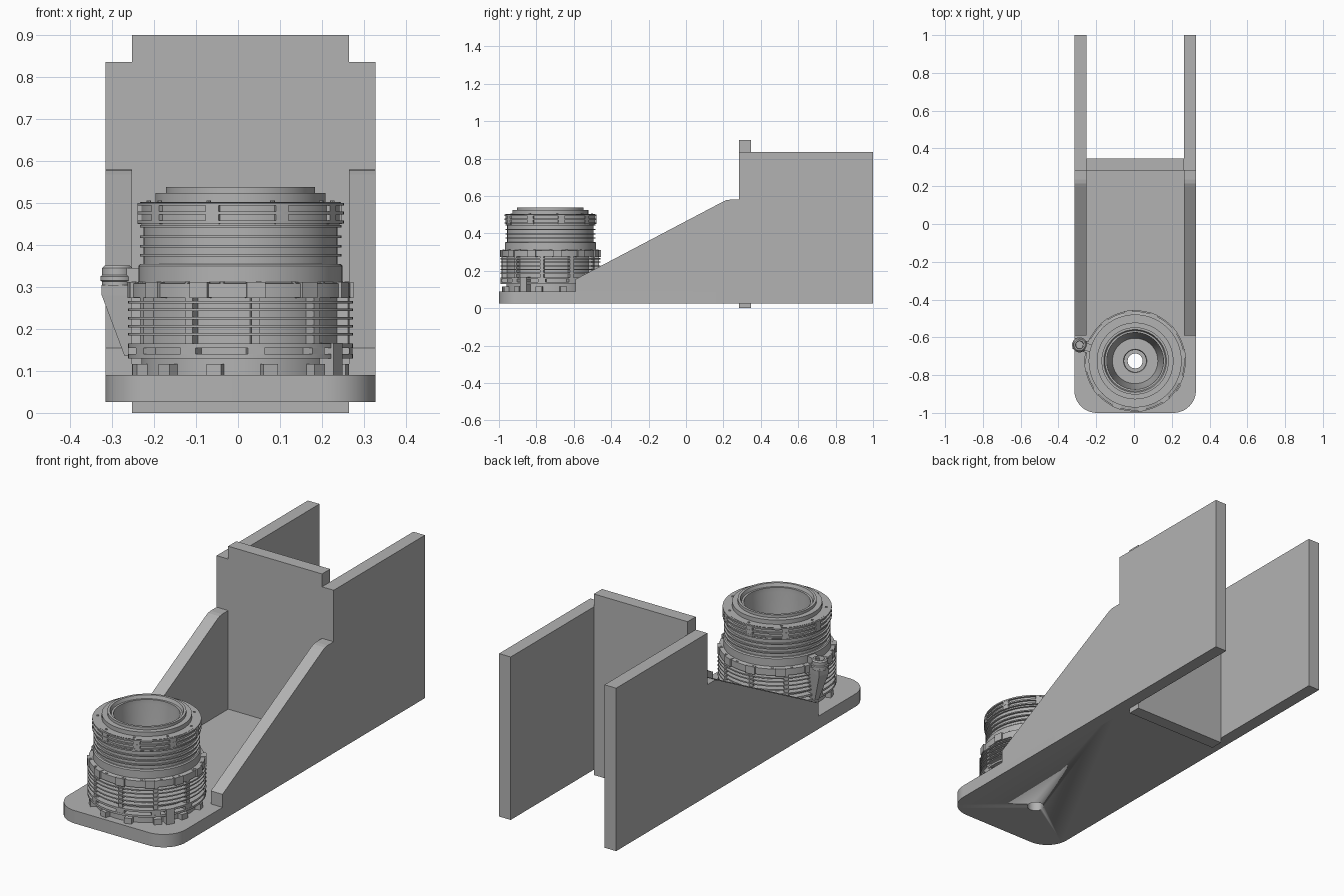
import bpy, bmesh
from math import sin, cos, pi, radians, atan2
from mathutils import Matrix, Vector

cube = bpy.data.objects.get("Cube")
if cube:
    bpy.data.objects.remove(cube, do_unlink=True)

grey = bpy.data.materials.new("plain grey")
grey.use_nodes = True
colour = (0.45, 0.45, 0.45, 1)
grey.diffuse_color = colour
grey.node_tree.nodes["Principled BSDF"].inputs["Base Color"].default_value = colour

CX, CY = 0.006, -0.725          # drum axis
LEFT, RIGHT = 0.328, -0.316     # outer faces of the side walls
WALL = 0.064


def finish(name, bm, smooth=False):
    bmesh.ops.recalc_face_normals(bm, faces=bm.faces)
    mesh = bpy.data.meshes.new(name)
    bm.to_mesh(mesh)
    bm.free()
    mesh.materials.append(grey)
    obj = bpy.data.objects.new(name, mesh)
    bpy.context.collection.objects.link(obj)
    if smooth:
        bpy.ops.object.select_all(action='DESELECT')
        obj.select_set(True)
        bpy.context.view_layer.objects.active = obj
        bpy.ops.object.shade_smooth_by_angle(angle=radians(30))
    return obj


def extrude(name, points, vec, smooth=False):
    bm = bmesh.new()
    face = bm.faces.new([bm.verts.new(p) for p in points])
    new = bmesh.ops.extrude_face_region(bm, geom=[face], use_keep_orig=True)
    verts = [g for g in new["geom"] if isinstance(g, bmesh.types.BMVert)]
    bmesh.ops.translate(bm, verts=verts, vec=vec)
    return finish(name, bm, smooth)


def box(name, x0, x1, y0, y1, z0, z1):
    corners = [(x0, y0, z0), (x1, y0, z0), (x1, y1, z0), (x0, y1, z0)]
    return extrude(name, corners, (0, 0, z1 - z0))


def lathe(name, profile, x=CX, y=CY, steps=72, closed=True):
    """Revolve (radius, height) points about a vertical axis."""
    bm = bmesh.new()
    rings = [[bm.verts.new((x + r * cos(2 * pi * i / steps),
                            y + r * sin(2 * pi * i / steps), z))
              for i in range(steps)] for r, z in profile]
    pairs = list(zip(rings, rings[1:]))
    if closed:
        pairs.append((rings[-1], rings[0]))
    else:
        bm.faces.new(rings[0])
        bm.faces.new(rings[-1])
    for a, b in pairs:
        for i in range(steps):
            j = (i + 1) % steps
            bm.faces.new((a[i], a[j], b[j], b[i]))
    return finish(name, bm, True)


def lugs(name, angles, r0, r1, width, z0, z1):
    """Blocks set around the drum; angle 0 faces the front."""
    bm = bmesh.new()
    for a in angles:
        m = (Matrix.Translation((CX, CY, (z0 + z1) / 2))
             @ Matrix.Rotation(radians(a), 4, 'Z')
             @ Matrix.Translation((0, -(r0 + r1) / 2, 0))
             @ Matrix.Diagonal((width, r1 - r0, z1 - z0, 1)))
        bmesh.ops.create_cube(bm, size=1, matrix=m)
    return finish(name, bm)


def bolts(name, count, ring, r, z, start=0):
    bm = bmesh.new()
    for i in range(count):
        a = radians(start) + 2 * pi * i / count
        pos = (CX + ring * cos(a), CY + ring * sin(a), z)
        bmesh.ops.create_cone(bm, cap_ends=True, segments=10, radius1=r, radius2=r,
                              depth=0.006, matrix=Matrix.Translation(pos))
    return finish(name, bm)


def around(count, start=0):
    return [start + 360 * i / count for i in range(count)]


# Base plate with rounded front corners and a drilled hole
R = 0.12
outline = [(LEFT, 0.285, 0.026), (RIGHT, 0.285, 0.026)]
for cx, start in ((RIGHT + R, pi), (LEFT - R, 1.5 * pi)):
    for i in range(13):
        a = start + i * pi / 24
        outline.append((cx + R * cos(a), -1 + R + R * sin(a), 0.026))
base = extrude("base_plate", outline, (0, 0, 0.064), True)
cutter = lathe("hole_cutter", [(0.04, -0.1), (0.04, 0.3)], steps=16, closed=False)
cutter.hide_render = True
cutter.hide_viewport = True
cut = base.modifiers.new("hole", 'BOOLEAN')
cut.object = cutter
cut.solver = 'EXACT'

# Side walls with the sloping front edge
side = [(-0.59, 0.026), (1, 0.026), (1, 0.836), (0.283, 0.836), (0.283, 0.58),
        (0.235, 0.58), (0.215, 0.577), (0.195, 0.568), (-0.59, 0.155)]
for name, x in (("right_wall", RIGHT), ("left_wall", LEFT - WALL)):
    extrude(name, [(x, y, z) for y, z in side], (WALL, 0, 0))

# Cross plate slotted between the walls
box("cross_plate", RIGHT + WALL, LEFT - WALL, 0.283, 0.347, 0, 0.9)

# Hollow drum body
lathe("drum_body", [
    (0.058, 0.09), (0.236, 0.09), (0.236, 0.275), (0.262, 0.275), (0.262, 0.308),
    (0.243, 0.312), (0.243, 0.35), (0.238, 0.355), (0.231, 0.355), (0.231, 0.447),
    (0.236, 0.447), (0.236, 0.498), (0.24, 0.503), (0.203, 0.503), (0.203, 0.524),
    (0.178, 0.524), (0.178, 0.538), (0.166, 0.538), (0.16, 0.522), (0.15, 0.522),
    (0.15, 0.5), (0.12, 0.22), (0.062, 0.22), (0.058, 0.21)])

# Cooling fins
fins = [(0.268, z, 0.006) for z in (0.187, 0.206, 0.226, 0.246, 0.264)]
fins += [(0.268, 0.135, 0.01), (0.268, 0.16, 0.01)]
fins += [(0.24, z, 0.006) for z in (0.375, 0.397, 0.42, 0.445)]
fins += [(0.246, z, 0.007) for z in (0.455, 0.476, 0.497)]
for i, (r, z, t) in enumerate(fins):
    h = t / 2
    lathe(f"fin_{i + 1}", [(0.22, z - h), (r, z - h), (r, z + h), (0.22, z + h)])

# Ribs, feet and clamp lugs around the drum
lugs("upper_ribs", around(9, 24), 0.225, 0.245, 0.032, 0.45, 0.5)
lugs("lower_ribs", around(10, 8), 0.225, 0.262, 0.02, 0.16, 0.278)
lugs("clamp_lugs", around(12, 8), 0.24, 0.269, 0.045, 0.274, 0.312)
lugs("lower_blocks", around(10, 8), 0.225, 0.267, 0.04, 0.13, 0.165)
lugs("feet", around(12, -14), 0.225, 0.262, 0.036, 0.09, 0.117)
lugs("tall_lug", [58], 0.22, 0.274, 0.04, 0.09, 0.166)

# Small bolts
bolts("ring_bolts", 18, 0.254, 0.006, 0.31)
bolts("top_bolts", 9, 0.222, 0.006, 0.503, 10)
bolts("floor_bolts", 6, 0.1, 0.007, 0.221, 15)

# Side nozzle: hollow cap, tapering spout and short bridge to the drum
NX, NY = -0.288, -0.64
lathe("nozzle_cap", [
    (0.02, 0.303), (0.036, 0.303), (0.036, 0.313), (0.04, 0.315), (0.04, 0.325),
    (0.036, 0.328), (0.036, 0.345), (0.03, 0.351), (0.022, 0.351), (0.02, 0.345)],
    NX, NY, 32)
lathe("nozzle_core", [(0.024, 0.3), (0.024, 0.33)], NX, NY, 24, False)

turn = Matrix.Rotation(atan2(CY - NY, CX - NX), 3, 'Z')
centre = Vector((NX, NY, 0))
bm = bmesh.new()
for x0, x1, w, z in ((-0.03, 0.08, 0.03, 0.305), (-0.03, 0.08, 0.028, 0.28),
                     (0.022, 0.08, 0.012, 0.135)):
    for x in (x0, x1):
        for y in (-w, w):
            bm.verts.new(centre + turn @ Vector((x, y, z)))
bmesh.ops.convex_hull(bm, input=bm.verts)
finish("nozzle_spout", bm)
lugs("nozzle_bridge", [-106], 0.22, 0.29, 0.04, 0.312, 0.345)
